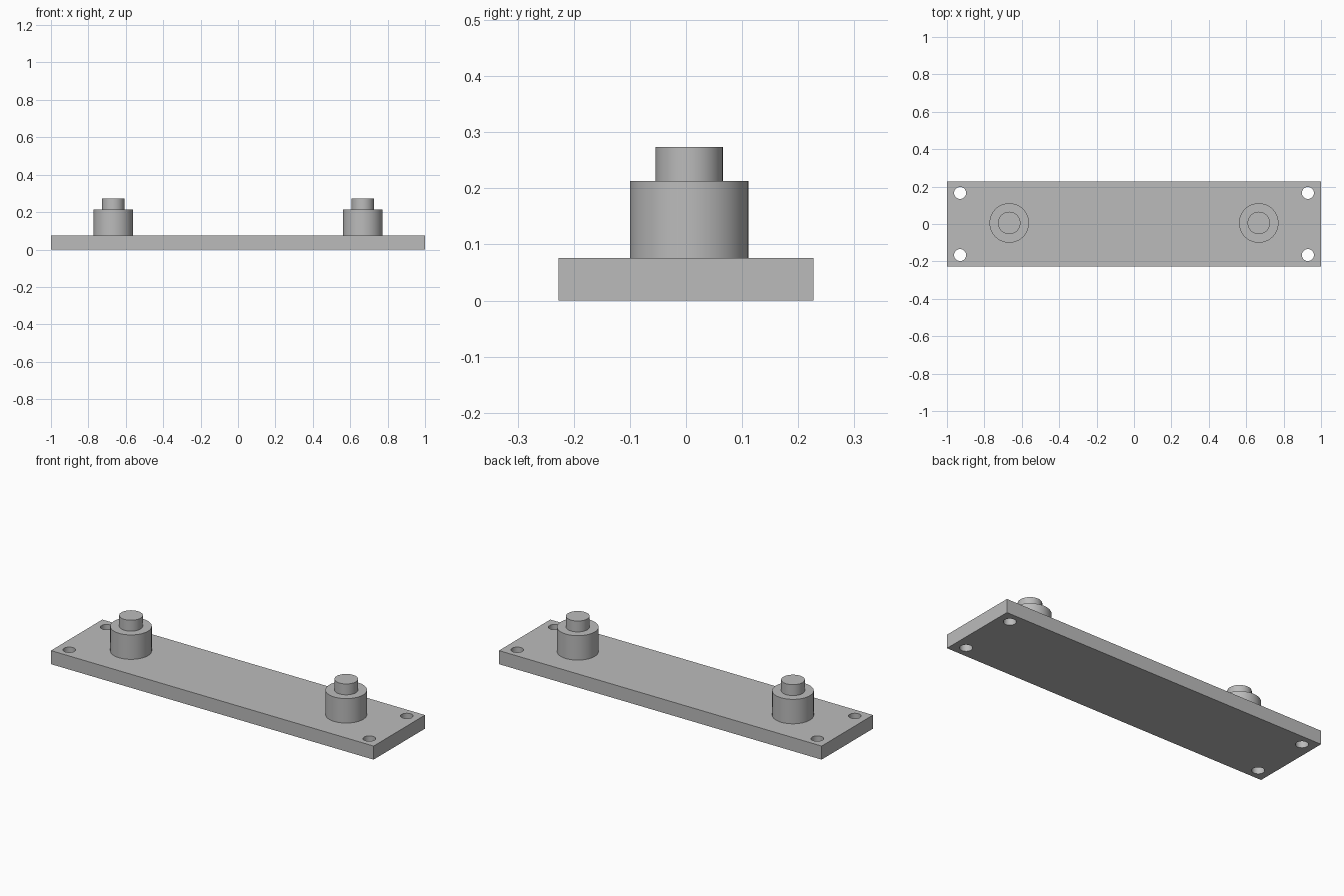
import bpy
import bmesh
from math import radians

cube = bpy.data.objects.get("Cube")
if cube:
    bpy.data.objects.remove(cube, do_unlink=True)

PLATE = (2.0, 0.455, 0.076)
POST_X, POST_Y = 0.667, 0.0055
HOLE_X, HOLE_Y, HOLE_R = 0.93, 0.166, 0.032

grey = bpy.data.materials.new("plain grey")
grey.use_nodes = True
colour = (0.5, 0.5, 0.5, 1)
grey.diffuse_color = colour
grey.node_tree.nodes["Principled BSDF"].inputs["Base Color"].default_value = colour


def smooth(obj):
    bpy.ops.object.select_all(action="DESELECT")
    obj.select_set(True)
    bpy.context.view_layer.objects.active = obj
    bpy.ops.object.shade_smooth_by_angle(angle=radians(30))


def lathe(name, profile, location, segments=64):
    """Closed solid of revolution from (radius, height) points."""
    bm = bmesh.new()
    rings = []
    for radius, z in profile:
        ring = bmesh.ops.create_circle(bm, segments=segments, radius=radius)["verts"]
        for v in ring:
            v.co.z = z
        rings.append(ring)
    for low, high in zip(rings, rings[1:]):
        for i in range(segments):
            j = (i + 1) % segments
            bm.faces.new((low[i], low[j], high[j], high[i]))
    bm.faces.new(rings[0])
    bm.faces.new(rings[-1])
    bmesh.ops.recalc_face_normals(bm, faces=bm.faces)
    mesh = bpy.data.meshes.new(name)
    bm.to_mesh(mesh)
    bm.free()
    mesh.materials.append(grey)
    obj = bpy.data.objects.new(name, mesh)
    obj.location = location
    bpy.context.collection.objects.link(obj)
    return obj


# Flat base plate
bpy.ops.mesh.primitive_cube_add(size=1, location=(0, 0, PLATE[2] / 2))
plate = bpy.context.object
plate.name = "base_plate"
plate.scale = PLATE
bpy.ops.object.transform_apply(location=False, rotation=False, scale=True)
plate.data.materials.append(grey)

# Four corner screw holes through the plate
for sx in (-1, 1):
    for sy in (-1, 1):
        cutter = lathe("hole_cutter", [(HOLE_R, -0.05), (HOLE_R, 0.15)],
                       (sx * HOLE_X, sy * HOLE_Y, 0), 48)
        cutter.hide_render = True
        cut = plate.modifiers.new("corner_hole", "BOOLEAN")
        cut.object = cutter
        cut.solver = "EXACT"
        bpy.context.view_layer.objects.active = plate
        bpy.ops.object.modifier_apply(modifier=cut.name)
        bpy.data.objects.remove(cutter, do_unlink=True)
smooth(plate)

# Stepped posts: wide shoulder with a narrow pin on top
post_profile = [(0.1055, PLATE[2]), (0.1055, 0.213), (0.06, 0.213), (0.06, 0.274)]
for side, sx in (("right", -1), ("left", 1)):
    smooth(lathe(side + "_post", post_profile, (sx * POST_X, POST_Y, 0)))
